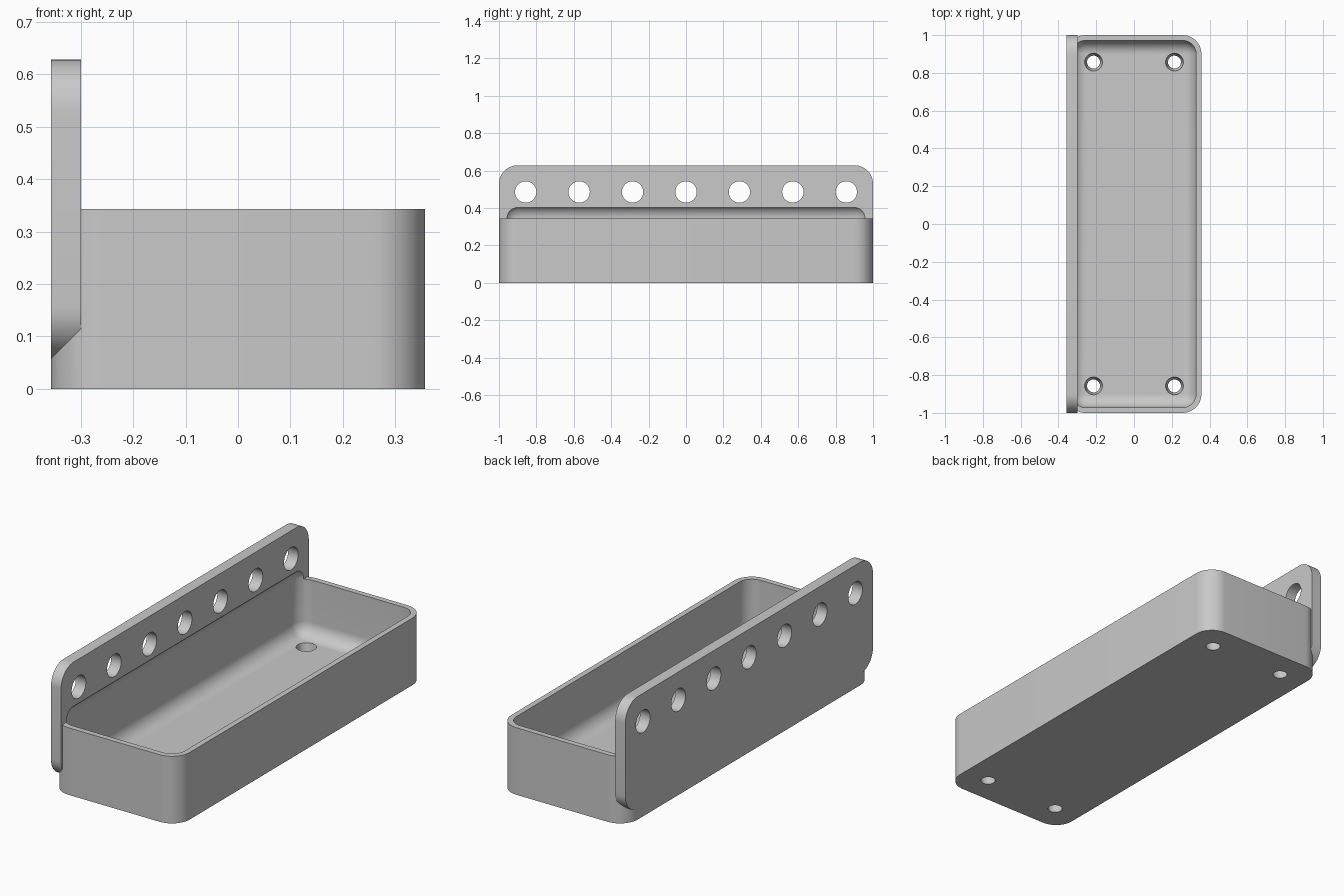
import bpy, bmesh
from math import pi, cos, sin
from mathutils import Matrix, Vector

cube = bpy.data.objects.get("Cube")
if cube:
    bpy.data.objects.remove(cube, do_unlink=True)

U = 2 / 70            # design module: the tray is 70 modules long
LENGTH, WIDTH, HEIGHT = 70, 25, 12
BACK = -WIDTH / 2
FLOOR, OUTER_RADIUS, INNER_RADIUS = 2, 3.5, 2.5

grey = bpy.data.materials.new("plain grey")
grey.use_nodes = True
colour = (0.585, 0.585, 0.585, 1)
grey.diffuse_color = colour
grey.node_tree.nodes["Principled BSDF"].inputs["Base Color"].default_value = colour


def finish(bm, name):
    """Scale from modules to units and link the object."""
    bmesh.ops.recalc_face_normals(bm, faces=bm.faces)
    bmesh.ops.scale(bm, vec=(U, U, U), verts=bm.verts)
    mesh = bpy.data.meshes.new(name)
    bm.to_mesh(mesh)
    bm.free()
    mesh.materials.append(grey)
    obj = bpy.data.objects.new(name, mesh)
    bpy.context.collection.objects.link(obj)
    return obj


def rounded_box(name, low, high, radius, axis=None, segments=12):
    """Box with its edges along one axis rounded, or all of them."""
    low, high = Vector(low), Vector(high)
    bm = bmesh.new()
    bmesh.ops.create_cube(bm, size=1)
    bmesh.ops.scale(bm, vec=high - low, verts=bm.verts)
    bmesh.ops.translate(bm, vec=(low + high) / 2, verts=bm.verts)
    edges = [e for e in bm.edges if axis is None or
             abs((e.verts[0].co - e.verts[1].co).normalized()[axis]) > 0.9]
    bmesh.ops.bevel(bm, geom=edges, offset=radius, segments=segments,
                    profile=0.5, affect='EDGES')
    return finish(bm, name)


def lathe(bm, profile, matrix, sides=40):
    """Closed solid of revolution from (radius, height) points."""
    rings = [[bm.verts.new(matrix @ Vector((r * cos(2 * pi * i / sides),
                                             r * sin(2 * pi * i / sides), h)))
              for i in range(sides)] for r, h in profile]
    for a, b in zip(rings, rings[1:]):
        for i in range(sides):
            j = (i + 1) % sides
            bm.faces.new((a[i], a[j], b[j], b[i]))
    bm.faces.new(rings[0][::-1])
    bm.faces.new(rings[-1])


def combine(target, tool, operation):
    """Apply a boolean and discard the tool."""
    mod = target.modifiers.new("combine", 'BOOLEAN')
    mod.operation, mod.object, mod.solver = operation, tool, 'EXACT'
    bpy.context.view_layer.update()
    graph = bpy.context.evaluated_depsgraph_get()
    result = bpy.data.meshes.new_from_object(target.evaluated_get(graph))
    target.modifiers.clear()
    target.data = result
    bpy.data.objects.remove(tool, do_unlink=True)


# Tray block with rounded upright corners
tray = rounded_box("tray_with_back_plate", (BACK, -LENGTH / 2, 0),
                   (-BACK, LENGTH / 2, HEIGHT), OUTER_RADIUS, axis=2)

# Tall back plate, rounded at its four corners
plate = rounded_box("back_plate", (BACK, -LENGTH / 2, 2),
                    (BACK + 2, LENGTH / 2, 22), OUTER_RADIUS, axis=0)
combine(tray, plate, 'UNION')

# Cavity, rounded all over, which also scoops into the plate
cavity = rounded_box("cavity_cutter", (BACK + 1, 1 - LENGTH / 2, FLOOR),
                     (-BACK - 1, LENGTH / 2 - 1, 14.6), INNER_RADIUS)
combine(tray, cavity, 'DIFFERENCE')

# Row of seven holes through the plate
bm = bmesh.new()
for i in range(-3, 4):
    place = Matrix.Translation((BACK + 1, i * 10, 17)) @ Matrix.Rotation(pi / 2, 4, 'Y')
    lathe(bm, [(2, -2), (2, 2)], place)
combine(tray, finish(bm, "plate_hole_cutter"), 'DIFFERENCE')

# Four tapered screw holes in the floor
bm = bmesh.new()
for x in (-7.5, 7.5):
    for y in (-30, 30):
        lathe(bm, [(1.2, -1), (1.2, 0), (1.65, FLOOR), (1.65, FLOOR + 1)],
              Matrix.Translation((x, y, 0)))
combine(tray, finish(bm, "screw_hole_cutter"), 'DIFFERENCE')

# Smooth the rounded surfaces, keeping hard edges crisp
tray.data.materials.clear()
tray.data.materials.append(grey)
for face in tray.data.polygons:
    face.material_index = 0
bpy.ops.object.select_all(action='DESELECT')
tray.select_set(True)
bpy.context.view_layer.objects.active = tray
bpy.ops.object.shade_smooth_by_angle(angle=pi / 7)
